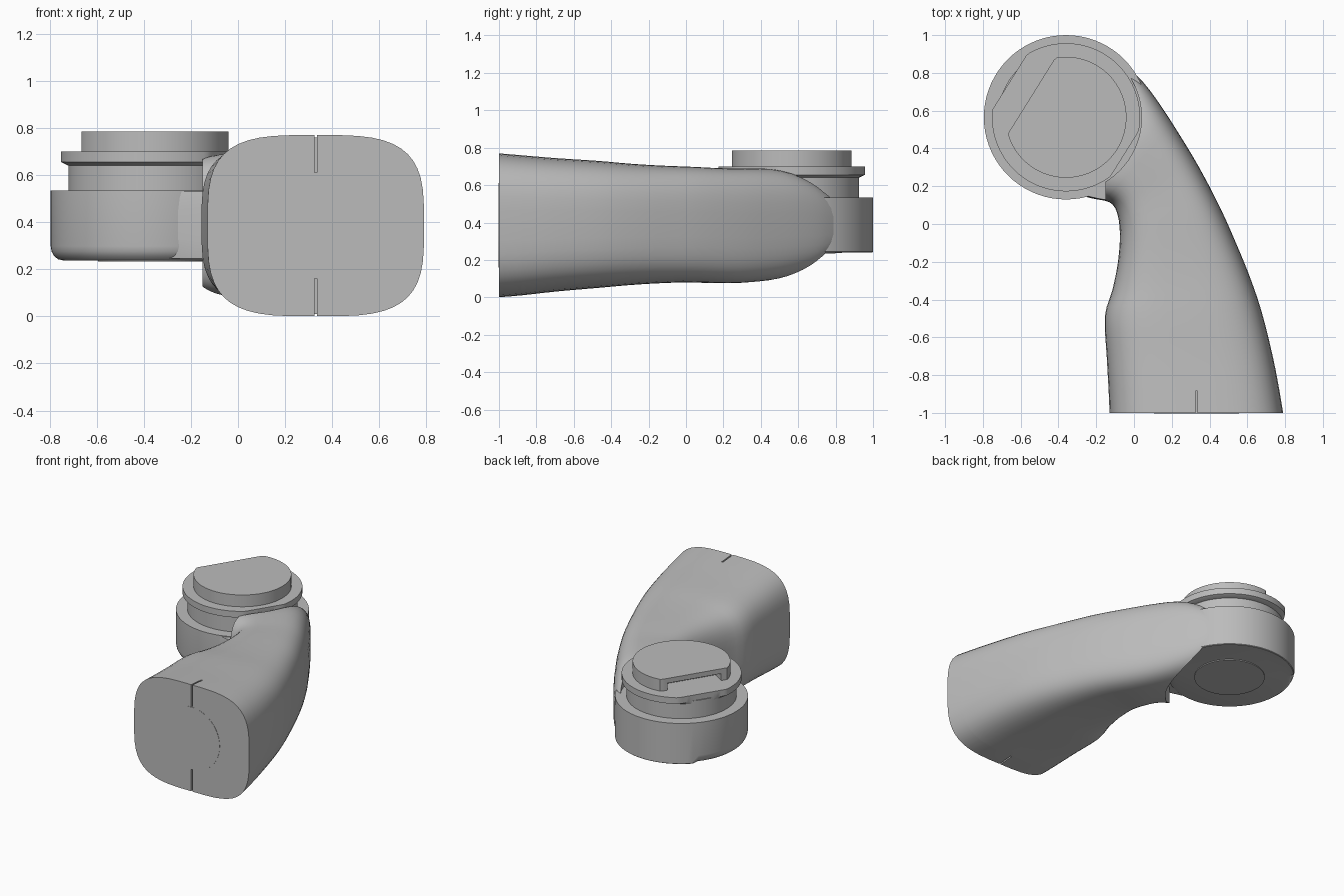
import bpy, bmesh, math
from mathutils import Vector, Matrix

if "Cube" in bpy.data.objects:
    bpy.data.objects.remove(bpy.data.objects["Cube"])

grey = bpy.data.materials.new("plain_grey")
grey.diffuse_color = (0.5, 0.5, 0.5, 1)
grey.use_nodes = True
grey.node_tree.nodes["Principled BSDF"].inputs["Base Color"].default_value = grey.diffuse_color
CX, CY = -0.36, 0.565            # axis of the round pivot
FLAT = math.radians(148)         # direction of the flats on the pivot


def skin(name, rings):
    """Closed solid through rings of equal point count."""
    bm = bmesh.new()
    vs = [[bm.verts.new(p) for p in ring] for ring in rings]
    n = len(vs[0])
    for a, b in zip(vs, vs[1:]):
        for i in range(n):
            j = (i + 1) % n
            bm.faces.new((a[i], a[j], b[j], b[i]))
    bm.faces.new(vs[0][::-1])
    bm.faces.new(vs[-1])
    bmesh.ops.recalc_face_normals(bm, faces=bm.faces)
    me = bpy.data.meshes.new(name)
    bm.to_mesh(me)
    bm.free()
    me.materials.append(grey)
    ob = bpy.data.objects.new(name, me)
    bpy.context.collection.objects.link(ob)
    return ob


def turned(name, profile, flats=(), n=72):
    """Turned part about the pivot axis; profile is (z, radius or function of angle)."""
    rings = []
    for z, r in profile:
        ring = []
        for i in range(n):
            a = 2 * math.pi * i / n
            rad = r(a) if callable(r) else r
            for ang, dist in flats:
                c = math.cos(a - ang)
                if c > 0.01:
                    rad = min(rad, dist / c)
            zz = z(a) if callable(z) else z
            ring.append((CX + rad * math.cos(a), CY + rad * math.sin(a), zz))
        rings.append(ring)
    return skin(name, rings)


def box(name, lo, hi, matrix=Matrix()):
    rings = [[matrix @ Vector(p) for p in ((lo[0], lo[1], z), (hi[0], lo[1], z),
                                           (hi[0], hi[1], z), (lo[0], hi[1], z))]
             for z in (lo[2], hi[2])]
    return skin(name, rings)


def activate(ob):
    bpy.ops.object.select_all(action='DESELECT')
    ob.select_set(True)
    bpy.context.view_layer.objects.active = ob


def cut(ob, cutter):
    cutter.hide_render = True
    activate(ob)
    m = ob.modifiers.new("cut", 'BOOLEAN')
    m.operation, m.solver, m.object = 'DIFFERENCE', 'EXACT', cutter
    bpy.ops.object.modifier_apply(modifier=m.name)
    bpy.data.objects.remove(cutter, do_unlink=True)


def smooth(ob, deg=30):
    activate(ob)
    bpy.ops.object.shade_smooth_by_angle(angle=math.radians(deg))


# Arm stations: left x, left y, right x, right y, top z, bottom z
stations = [
    (-.13, -1.0, .79, -1.0, .77, .0),
    (-.135, -.88, .77, -.88, .76, .01),
    (-.145, -.70, .735, -.70, .745, .03),
    (-.155, -.49, .675, -.46, .73, .05),
    (-.115, -.35, .61, -.27, .715, .065),
    (-.085, -.20, .54, -.10, .705, .075),
    (-.075, -.05, .455, .09, .698, .08),
    (-.09, .06, .345, .30, .69, .075),
    (-.13, .115, .24, .475, .69, .08),
    (-.22, .135, .14, .63, .685, .095),
    (-.33, .17, .05, .75, .64, .13),
    (-.36, .25, -.06, .86, .53, .24),
]


def spline(rows, steps):
    out = []
    for i in range(len(rows) - 1):
        p0, p1 = rows[max(i - 1, 0)], rows[i]
        p2, p3 = rows[i + 1], rows[min(i + 2, len(rows) - 1)]
        for s in range(steps):
            t = s / steps
            out.append([0.5 * (2 * b + (c - a) * t + (2 * a - 5 * b + 4 * c - d) * t * t
                               + (3 * b - a - 3 * c + d) * t ** 3)
                        for a, b, c, d in zip(p0, p1, p2, p3)])
    return out + [list(rows[-1])]


def section(row, n=48, e=3.5):
    lx, ly, rx, ry, top, bot = row
    ring = []
    for i in range(n):
        a = 2 * math.pi * (i + 0.5) / n
        u = math.copysign(abs(math.cos(a)) ** (2 / e), math.cos(a))
        v = math.copysign(abs(math.sin(a)) ** (2 / e), math.sin(a))
        k = (u + 1) / 2
        ring.append((lx + (rx - lx) * k, ly + (ry - ly) * k,
                     (top + bot) / 2 + v * (top - bot) / 2))
    return ring


rows = [section(r) for r in spline(stations, 3)]
arm = skin("curved_arm", rows[3:])
end_cap = skin("arm_end_cap", rows[:4])

# Clear the arm above and below the pivot drum
cut(arm, turned("upper_clearance", [(.53, .40), (1, .40)]))
cut(arm, turned("lower_clearance", [(-.2, .43), (.245, .43)]))
cut(arm, box("upper_side_clearance", (-1, 0, .53), (-.15, 1.2, 1)))
cut(arm, box("lower_side_clearance", (-1, 0, -.2), (-.15, 1.2, .245)))
smooth(arm)

# Slots and round plug on the end cap
for z0, z1 in ((.61, .9), (-.1, .16)):
    cut(end_cap, box("slot_cutter", (.325, -1.1, z0), (.335, -.885, z1)))
smooth(end_cap)
skin("end_plug", [[(.33 + .225 * math.cos(t * math.pi / 24), y,
                    .385 + .225 * math.sin(t * math.pi / 24)) for t in range(48)]
                  for y in (-1.002, -.95)])

# Pivot drum: lower edge is rounded on one half only
def rounded(a):
    return math.radians(135) < a < math.radians(315)


profile = [(lambda a: .238 if rounded(a) else .24,
            lambda a: .385 if rounded(a) else .43)]
for s in range(1, 5):
    t = s / 4 * math.pi / 2
    profile.append((lambda a, t=t: .238 + .06 * (1 - math.cos(t)) if rounded(a) else .24 + .01 * t,
                    lambda a, t=t: .385 + .05 * math.sin(t) if rounded(a) else .435))
drum = turned("pivot_drum", profile + [(.535, .435)])
smooth(drum, 25)
turned("drum_bottom_plate", [(.233, .235), (.26, .235)])

# Neck, flange and keyed top disc
smooth(turned("pivot_neck", [(.52, .36), (.66, .36)]))
flats = ((FLAT, .352), (FLAT + math.pi, .366))
smooth(turned("pivot_flange", [(.64, .36), (.655, .392), (.70, .392)], flats, 120))
top = turned("keyed_top_disc", [(.695, .32), (.785, .32)], ((FLAT, .215),), 120)
frame = Matrix.Translation((CX, CY, 0)) @ Matrix.Rotation(FLAT, 4, 'Z')
cut(top, box("key_recess", (.12, -.19, .69), (.4, .19, .75), frame))
smooth(top)
